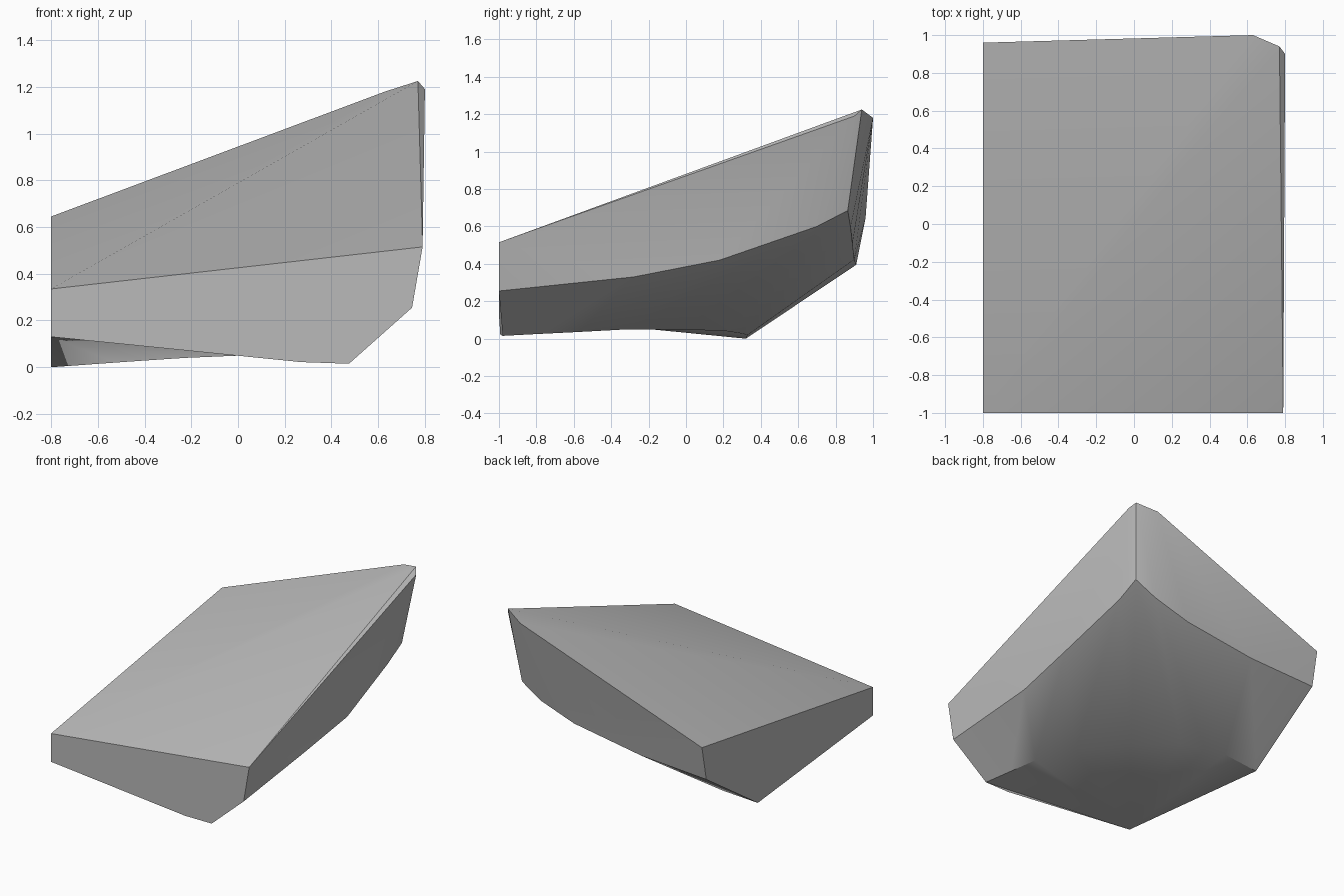
import bpy
import bmesh
import math

cube = bpy.data.objects.get("Cube")
if cube:
    bpy.data.objects.remove(cube, do_unlink=True)

# One plain grey
grey = bpy.data.materials.new("plain_grey")
grey.use_nodes = True
colour = (0.5, 0.5, 0.5, 1)
grey.diffuse_color = colour
grey.node_tree.nodes["Principled BSDF"].inputs["Base Color"].default_value = colour

bm = bmesh.new()


def points(coords):
    return [bm.verts.new(c) for c in coords]


# Upper rim, running from the front left corner round the back
rim = points([(.79, -1, .515), (.8, .9, 1.19), (.77, .94, 1.225),
              (.63, 1, 1.18), (-.8, .96, .645)])
# Crease half way down the side and back walls
crease = points([(.745, -1, .255), (.727, -.28, .33), (.75, .18, .42),
                 (.715, .7, .6), (.71, .865, .685), (.55, .88, .595),
                 (.275, .89, .506), (-.27, .9, .423), (-.8, .91, .395)])
# Rounded outline of the underside
base = points([(.475, -.98, .015), (.43, -.77, .026), (.388, -.57, .036),
               (.249, -.31, .05), (.01, -.02, .05), (-.227, .218, .04),
               (-.38, .285, .03), (-.524, .33, .02), (-.8, .32, 0)])
# Front right corner, top and bottom, and a bend in the front lower edge
top_corner, low_corner, bend = points([(-.8, -1, .335), (-.8, -1, .13),
                                       (.27, -.993, .022)])


def face(*verts):
    bm.faces.new(list(dict.fromkeys(verts)))


# Walls: each crease point is tied to a rim point and a base point
rim_of = [0, 0, 1, 1, 2, 3, 3, 4, 4]
for i in range(len(crease) - 1):
    face(rim[rim_of[i]], rim[rim_of[i + 1]], crease[i + 1], crease[i])
    face(crease[i], crease[i + 1], base[i + 1], base[i])

# Sloping top, folded along its diagonal, with a thin bevel at the side
face(rim[0], rim[1], rim[2])
face(top_corner, rim[0], rim[2])
face(top_corner, rim[2], rim[3], rim[4])

# Front face, flat end face and underside
face(top_corner, rim[0], crease[0], base[0], bend, low_corner)
face(top_corner, low_corner, base[-1], crease[-1], rim[-1])
outline = [bend] + base
for a, b in zip(outline, outline[1:]):
    face(low_corner, a, b)

bmesh.ops.recalc_face_normals(bm, faces=bm.faces[:])
mesh = bpy.data.meshes.new("wedge_block")
bm.to_mesh(mesh)
bm.free()
mesh.materials.append(grey)

block = bpy.data.objects.new("wedge_block", mesh)
bpy.context.collection.objects.link(block)
bpy.ops.object.select_all(action="DESELECT")
block.select_set(True)
bpy.context.view_layer.objects.active = block
bpy.ops.object.shade_smooth_by_angle(angle=math.radians(38))
